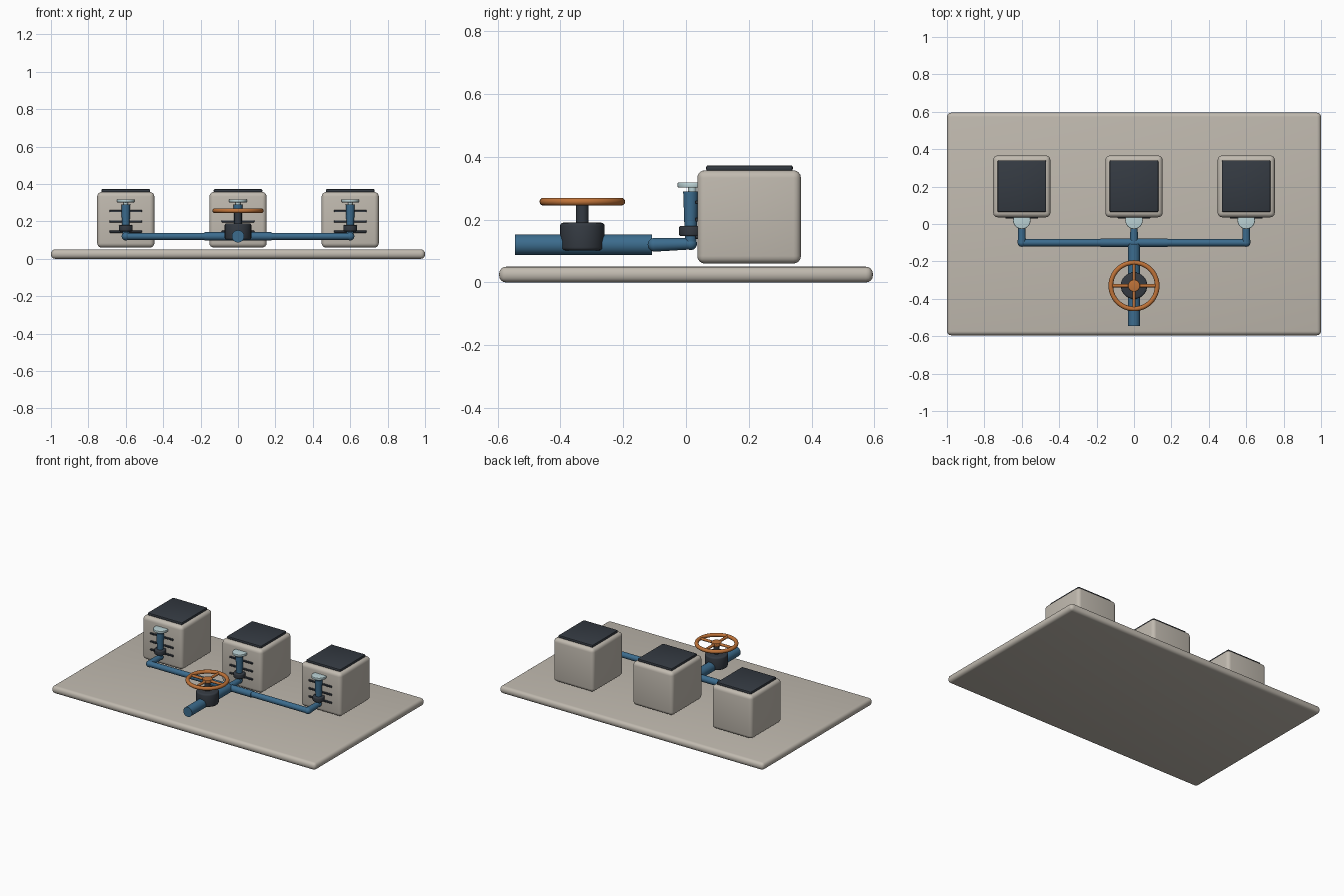
import bpy, math
from mathutils import Vector

if "Cube" in bpy.data.objects:
    bpy.data.objects.remove(bpy.data.objects["Cube"])


def material(name, rgb):
    m = bpy.data.materials.new(name)
    m.diffuse_color = (*rgb, 1)
    m.use_nodes = True
    m.node_tree.nodes["Principled BSDF"].inputs["Base Color"].default_value = m.diffuse_color
    return m


STONE = material("warm_grey", (0.53, 0.49, 0.43))
DARK = material("charcoal", (0.035, 0.043, 0.055))
BLUE = material("pipe_blue", (0.045, 0.15, 0.27))
ORANGE = material("wheel_orange", (0.52, 0.17, 0.04))
PALE = material("pale_blue", (0.50, 0.65, 0.67))


def finish(name, mat, bevel=0, segments=3):
    ob = bpy.context.object
    ob.name = name
    ob.data.materials.append(mat)
    if bevel:
        b = ob.modifiers.new("bevel", 'BEVEL')
        b.width, b.segments = bevel, segments
        b.limit_method = 'ANGLE'
        bpy.ops.object.modifier_apply(modifier="bevel")
    bpy.ops.object.shade_smooth_by_angle(angle=math.radians(35))
    return ob


def box(name, x, y, z, mat, bevel=0, segments=3):
    """Box from (min, max) pairs."""
    bpy.ops.mesh.primitive_cube_add(size=1, location=[sum(r) / 2 for r in (x, y, z)])
    bpy.context.object.scale = [r[1] - r[0] for r in (x, y, z)]
    bpy.ops.object.transform_apply(location=False, rotation=False, scale=True)
    return finish(name, mat, bevel, segments)


def rod(name, a, b, r, mat, r2=None, bevel=0, sides=24):
    """Round bar from a to b, optionally tapered."""
    a, b = Vector(a), Vector(b)
    bpy.ops.mesh.primitive_cone_add(vertices=sides, radius1=r, radius2=r2 or r,
                                    depth=(b - a).length, location=(a + b) / 2,
                                    rotation=(b - a).to_track_quat('Z', 'Y').to_euler())
    return finish(name, mat, bevel)


def ball(name, p, r, mat):
    bpy.ops.mesh.primitive_uv_sphere_add(segments=24, ring_count=12, radius=r, location=p)
    return finish(name, mat)


# Ground slab
box("base_slab", (-1, 1), (-0.595, 0.595), (0, 0.05), STONE, 0.022, 4)

# Supply pipe, cross pipe
PY, PZ = -0.1, 0.12
rod("supply_pipe", (0, -0.545, PZ), (0, -0.108, PZ), 0.033, BLUE)
rod("cross_pipe", (-0.6, PY, PZ), (0.6, PY, PZ), 0.019, BLUE)
rod("cross_pipe_sleeve", (-0.18, PY, PZ), (0.18, PY, PZ), 0.022, BLUE)

# Three cabinets, each with its riser
for side, x in (("left", -0.6), ("middle", 0), ("right", 0.6)):
    box(side + "_cabinet", (x - 0.153, x + 0.153), (0.036, 0.366), (0.06, 0.357), STONE, 0.024, 4)
    box(side + "_lid", (x - 0.13, x + 0.13), (0.064, 0.34), (0.355, 0.373), DARK, 0.006, 2)
    for i in range(3):
        z = 0.145 + i * 0.055
        box(f"{side}_vent_{i + 1}", (x - 0.087, x + 0.087), (0.029, 0.045),
            (z - 0.006, z + 0.006), DARK, 0.002, 1)
    ball(side + "_rear_elbow", (x, PY, PZ), 0.022, BLUE)
    rod(side + "_feed_pipe", (x, PY, PZ), (x, 0.015, PZ + 0.003), 0.022, BLUE, 0.018)
    ball(side + "_elbow", (x, 0.015, PZ + 0.003), 0.02, BLUE)
    rod(side + "_riser", (x, 0.015, PZ), (x, 0.015, 0.29), 0.018, BLUE, 0.024)
    rod(side + "_collar", (x, 0.015, 0.147), (x, 0.015, 0.18), 0.037, DARK, bevel=0.006)
    rod(side + "_cap_stem", (x, 0.02, 0.285), (x, 0.02, 0.31), 0.013, PALE)
    rod(side + "_cap", (x, 0.02, 0.302), (x, 0.02, 0.318), 0.047, PALE, bevel=0.003)

# Valve body and hand wheel
VY, WZ = -0.33, 0.257
rod("valve_body", (0, VY, 0.102), (0, VY, 0.19), 0.071, DARK, bevel=0.01, sides=32)
rod("valve_stem", (0, VY, 0.18), (0, VY, 0.255), 0.02, DARK)
bpy.ops.mesh.primitive_torus_add(location=(0, VY, WZ), major_radius=0.124, minor_radius=0.0125,
                                 major_segments=48, minor_segments=12)
finish("hand_wheel_rim", ORANGE)
rod("hand_wheel_hub", (0, VY, WZ - 0.012), (0, VY, WZ + 0.012), 0.032, ORANGE, bevel=0.004)
for axis, d in (("x", Vector((0.122, 0, 0))), ("y", Vector((0, 0.122, 0)))):
    c = Vector((0, VY, WZ))
    rod("hand_wheel_spoke_" + axis, c - d, c + d, 0.009, ORANGE, sides=12)
